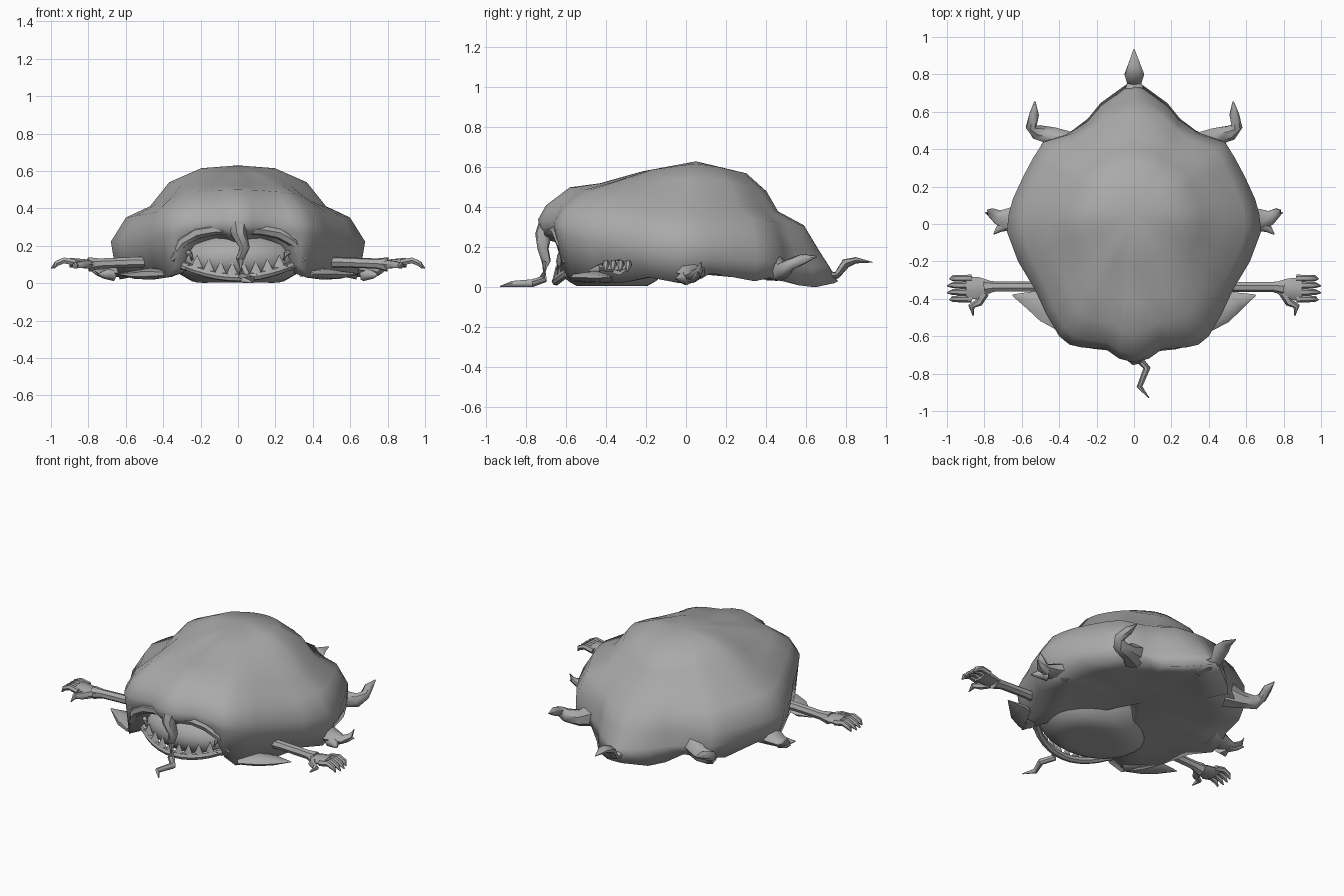
import bpy, bmesh
from math import sin, cos, pi, sqrt, radians, hypot
from mathutils import Vector

cube = bpy.data.objects.get("Cube")
if cube:
    bpy.data.objects.remove(cube)

skin = bpy.data.materials.new("grey_skin")
skin.use_nodes = True
GREY = (0.4, 0.4, 0.4, 1)
skin.diffuse_color = GREY
skin.node_tree.nodes["Principled BSDF"].inputs["Base Color"].default_value = GREY


def finish(bm, name, angle=50):
    bmesh.ops.recalc_face_normals(bm, faces=bm.faces)
    mesh = bpy.data.meshes.new(name)
    bm.to_mesh(mesh)
    bm.free()
    mesh.materials.append(skin)
    obj = bpy.data.objects.new(name, mesh)
    bpy.context.collection.objects.link(obj)
    bpy.ops.object.select_all(action='DESELECT')
    obj.select_set(True)
    bpy.context.view_layer.objects.active = obj
    bpy.ops.object.shade_smooth_by_angle(angle=radians(angle))
    return obj


def bridge(bm, a, b):
    n = len(a)
    for i in range(n):
        bm.faces.new((a[i], a[(i + 1) % n], b[(i + 1) % n], b[i]))


def cap(bm, ring, point):
    tip = bm.verts.new(point)
    for i in range(len(ring)):
        bm.faces.new((ring[i], ring[(i + 1) % len(ring)], tip))


def tube(name, path, radii, side=1, sides=7, flat=1.0):
    """Loft a tapering limb along a path; side=-1 mirrors it in x."""
    pts = [Vector((x * side, y, z)) for x, y, z in path]
    bm, rings = bmesh.new(), []
    for i, p in enumerate(pts):
        d = (pts[min(i + 1, len(pts) - 1)] - pts[max(i - 1, 0)]).normalized()
        up = Vector((0, 0, 1)) if abs(d.z) < 0.85 else Vector((0, 1, 0))
        u = d.cross(up).normalized()
        v = u.cross(d)
        rings.append([bm.verts.new(p + radii[i] * (u * cos(2 * pi * k / sides)
                      + v * flat * sin(2 * pi * k / sides))) for k in range(sides)])
    for a, b in zip(rings, rings[1:]):
        bridge(bm, a, b)
    bm.faces.new(rings[0])
    bm.faces.new(rings[-1])
    return finish(bm, name)


# Sagging body: right half outline seen from above, with its hem height
outline = [(0, -.74, .24), (.08, -.72, .27), (.15, -.67, .27), (.28, -.66, .23),
           (.345, -.645, .09), (.4, -.6, .03), (.47, -.48, .02), (.53, -.35, .02),
           (.62, -.2, .05), (.68, -.04, .02), (.67, .05, .03), (.65, .13, .07),
           (.6, .25, .05), (.55, .36, .03), (.5, .45, .05), (.34, .51, .06),
           (.25, .57, .01), (.18, .65, 0), (.05, .74, .02), (0, .76, .03)]
outline += [(-x, y, h) for x, y, h in outline[-2:0:-1]]
# Dome profiles (reach, height) towards the front, side and back
front = [(.34, .58), (.61, .52), (.8, .5), (.95, .41), (1, .34), (.995, .3), (.97, None)]
flank = [(.29, .615), (.54, .54), (.69, .41), (.88, .35), (1, .22), (.98, .14), (.93, None)]
rear = [(.35, .57), (.49, .48), (.57, .38), (.75, .31), (.85, .19), (.93, .1), (1, None)]
CENTRE, TAIL_REACH = .05, .72

bm, rings = bmesh.new(), []
for k, (f, s, r) in enumerate(zip(front, flank, rear)):
    ring = []
    for x, y, hem in outline:
        dy = y - CENTRE
        w = x * x / (x * x + dy * dy)
        if dy < 0:
            end = f[0], f[1]
        else:
            # Keep the rump round above the narrow tail skirt
            end = min(r[0] * TAIL_REACH / hypot(x, dy), .76 + .04 * k), r[1]
        reach = w * s[0] + (1 - w) * end[0]
        z = hem if s[1] is None else w * s[1] + (1 - w) * end[1]
        ring.append(bm.verts.new((x * reach, CENTRE + dy * reach, z)))
    rings.append(ring)
# Creased underside, rising into an arch over the mouth
for reach in (.68, .32):
    rings.append([bm.verts.new((x * reach, CENTRE + (y - CENTRE) * reach,
                                max(h * .75, .05) + .03 * (1 - reach)))
                  for x, y, h in outline])
cap(bm, rings[0], (0, CENTRE, .63))
for a, b in zip(rings, rings[1:]):
    bridge(bm, a, b)
cap(bm, rings[-1], (0, CENTRE, .08))
finish(bm, "body", 180)

# Rounded face and jaw under the body, flattened below
bm = bmesh.new()
bmesh.ops.create_uvsphere(bm, u_segments=28, v_segments=14, radius=1)
for v in bm.verts:
    v.co = Vector((v.co.x * .36, v.co.y * .28 - .37, max(.005, v.co.z * .16 + .13)))
finish(bm, "face")


def jaw_point(x, z, out=0.0):
    return (x, -.38 - (.26 + out) * sqrt(max(0, 1 - (x / .38) ** 2)), z)


def smile(x):
    return .03 + .085 * (x / .33) ** 2


# Lower lip and teeth
xs = [-.33 + .055 * i for i in range(13)]
tube("lower_lip", [jaw_point(x, smile(x), .01) for x in xs],
     [.012] + [.022] * 11 + [.012])
for i in range(8):
    x = -.22 + .063 * i
    base = smile(x) + .01
    tube("tooth", [jaw_point(x, base, .015), jaw_point(x, base + .07, .01)],
         [.034, .002], sides=4, flat=.4)

for side in (1, -1):
    label = "left_" if side > 0 else "right_"
    # Curled mouth corner and drooping brow
    curl = [(.28 + .036 * cos(a * pi / 4), .125 + .045 * sin(a * pi / 4))
            for a in range(-3, 5)]
    tube(label + "mouth_corner", [jaw_point(x, z, .02) for x, z in curl],
         [.012, .016, .016, .016, .015, .014, .012, .008], side)
    tube(label + "brow", [(.03, -.69, .29), (.13, -.65, .285), (.22, -.635, .27),
                          (.3, -.62, .22), (.345, -.6, .12)],
         [.03, .03, .035, .03, .02], side)

    # Arm, palm, fingers and thumb
    tube(label + "arm", [(.5, -.335, .112), (.56, -.335, .112), (.74, -.335, .105),
                         (.8, -.34, .1)], [.03, .028, .028, .04], side)
    tube(label + "palm", [(.76, -.335, .103), (.82, -.345, .105), (.9, -.345, .11)],
         [.03, .06, .066], side, flat=.4)
    for k in range(4):
        y = -.29 - .037 * k
        reach = .985 + (.013 if k in (1, 2) else 0)
        tube(label + "finger", [(.87, y, .11), (.93, y, .122), (.97, y, .105),
                                (reach, y - .004, .08)],
             [.019, .018, .016, .004], side, 6)
    tube(label + "thumb", [(.8, -.37, .1), (.83, -.42, .1), (.87, -.44, .095),
                           (.86, -.49, .08)], [.025, .022, .018, .003], side, 6)

    # Low front fin spreading from the cheek
    tube(label + "front_fin", [(.37, -.54, .05), (.46, -.46, .05), (.55, -.41, .045),
                               (.65, -.38, .05)], [.05, .08, .055, .004], side, flat=.4)
    # Middle foot with a side toe and heel
    tube(label + "middle_foot", [(.56, .02, .09), (.66, .025, .07), (.73, .035, .06),
                                 (.77, .065, .085), (.785, .075, .125)],
         [.1, .065, .04, .024, .003], side, flat=.6)
    tube(label + "middle_toe", [(.7, .03, .05), (.75, .05, .06), (.795, .06, .075)],
         [.03, .02, .003], side)
    tube(label + "middle_heel", [(.67, 0, .05), (.72, -.025, .045), (.75, -.055, .045)],
         [.04, .022, .003], side)
    # Bent hind leg with upturned foot
    tube(label + "hind_leg", [(.36, .42, .11), (.44, .47, .08), (.52, .49, .085),
                              (.55, .52, .115), (.535, .585, .14), (.53, .655, .155)],
         [.08, .05, .042, .03, .027, .004], side)

# Dangling front limb, with its foot along the ground
tube("front_limb", [(0, -.68, .32), (.005, -.715, .26), (.035, -.715, .19),
                    (.01, -.7, .13), (.02, -.715, .04), (.07, -.77, .02),
                    (.03, -.87, .016), (.08, -.93, .004)],
     [.06, .042, .028, .024, .022, .02, .016, .003])
# Tail with a pointed tip
tube("tail", [(0, .58, .09), (0, .7, .06), (0, .755, .06), (0, .8, .12),
              (0, .85, .135), (0, .935, .125)], [.1, .06, .04, .055, .036, .003], flat=.45)
